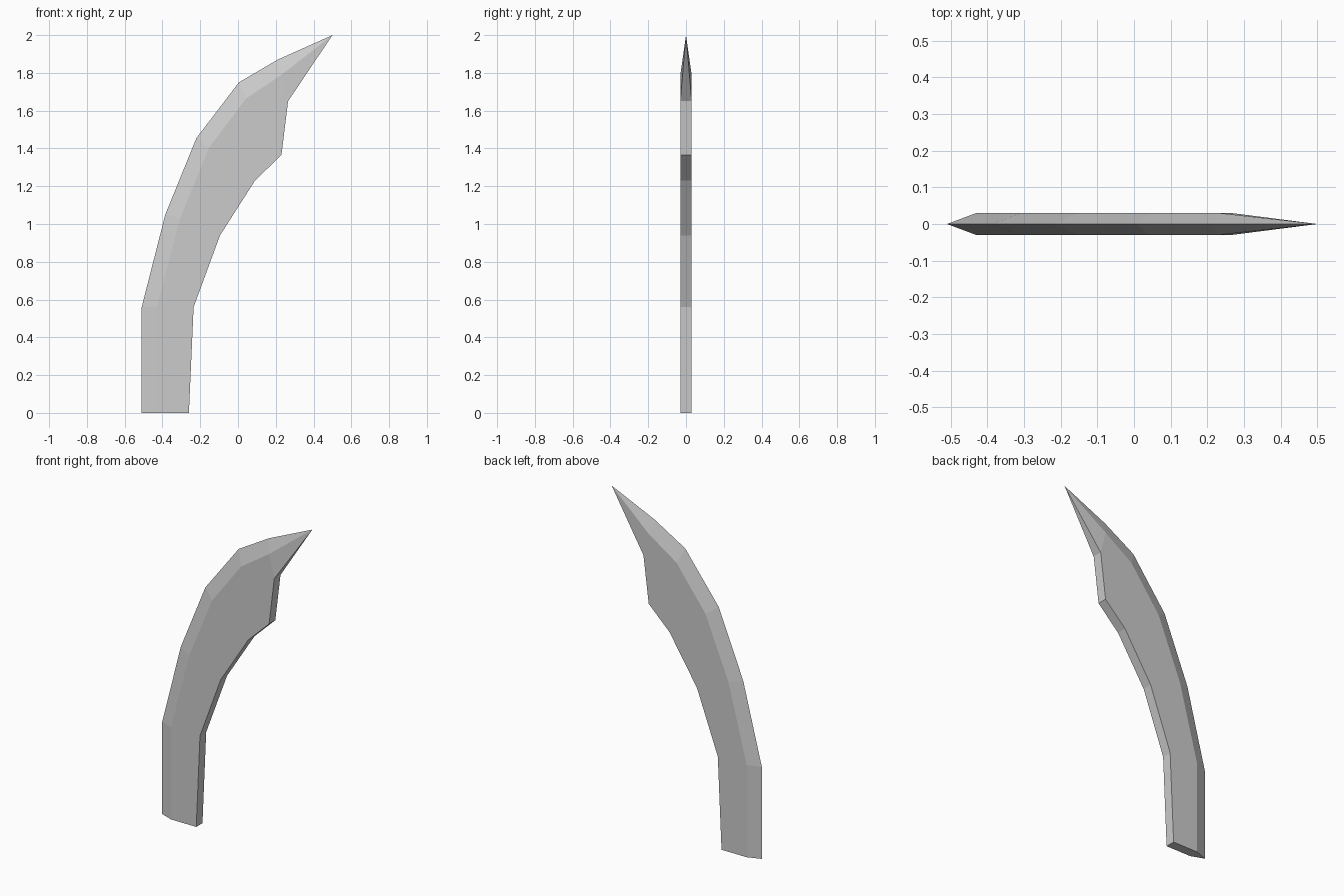
import bpy
import bmesh

cube = bpy.data.objects.get("Cube")
if cube:
    bpy.data.objects.remove(cube)

# Material
steel = bpy.data.materials.new("plain_grey")
steel.use_nodes = True
grey = (0.6, 0.6, 0.6, 1)
steel.diffuse_color = grey
steel.node_tree.nodes["Principled BSDF"].inputs["Base Color"].default_value = grey

# Blade profile lines from base to tip, as (x, z)
HALF = 0.03
CUTTING = [(-.51, 0), (-.51, .56), (-.385, 1.05), (-.22, 1.455), (.005, 1.75), (.21, 1.87)]
RIDGE = [(-.43, 0), (-.43, .56), (-.307, 1.03), (-.153, 1.405), (.043, 1.665), (.23, 1.79)]
SPINE = [(-.26, 0), (-.235, .56), (-.095, .94), (.09, 1.23), (.23, 1.365), (.265, 1.65)]
TIP = (.5, 0, 2)

bm = bmesh.new()


def line(points, y):
    return [bm.verts.new((x, y, z)) for x, z in points]


# Closed five-sided section: sharp edge, front ridge and spine, back spine and ridge
rails = [line(CUTTING, 0), line(RIDGE, -HALF), line(SPINE, -HALF),
         line(SPINE, HALF), line(RIDGE, HALF)]
tip = bm.verts.new(TIP)
for a, b in zip(rails, rails[1:] + rails[:1]):
    for i in range(len(a) - 1):
        bm.faces.new((a[i], b[i], b[i + 1], a[i + 1]))
    bm.faces.new((a[-1], b[-1], tip))

# Flat base
bm.faces.new([rail[0] for rail in rails])
bmesh.ops.recalc_face_normals(bm, faces=bm.faces)

mesh = bpy.data.meshes.new("curved_blade")
bm.to_mesh(mesh)
bm.free()
mesh.materials.append(steel)
blade = bpy.data.objects.new("curved_blade", mesh)
bpy.context.collection.objects.link(blade)
